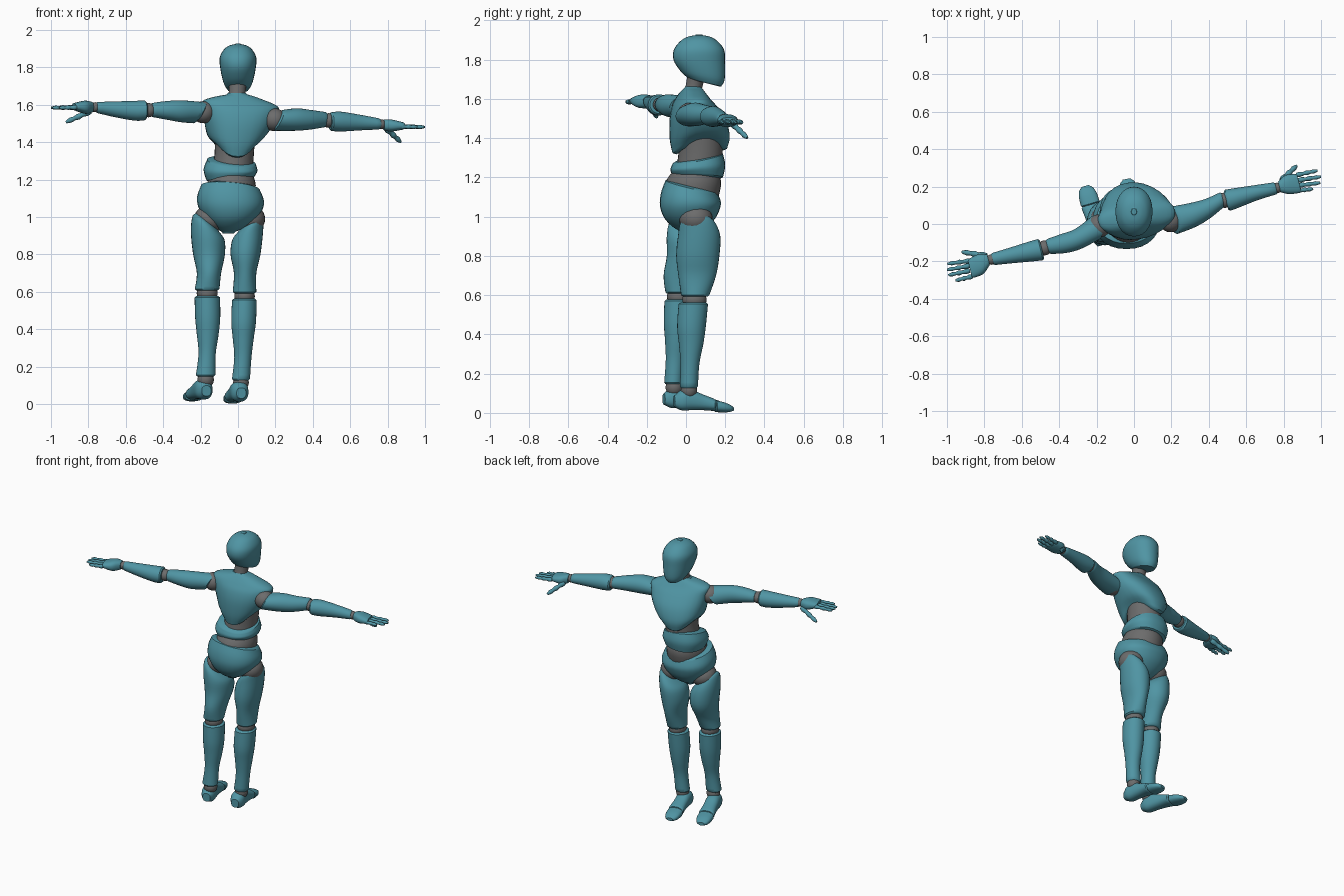
import bpy, bmesh, math
from mathutils import Vector


def material(name, color):
    m = bpy.data.materials.new(name)
    m.diffuse_color = (*color, 1)
    return m


TEAL = material("teal_shell", (0.08, 0.30, 0.37))
GREY = material("grey_joint", (0.15, 0.15, 0.15))
X, Y, Z = Vector((1, 0, 0)), Vector((0, 1, 0)), Vector((0, 0, 1))


def smooth_rows(rows, steps):
    """Catmull-Rom interpolation between section rows."""
    rows = [list(r) + [0] * (8 - len(r)) for r in rows]
    out = []
    for i in range(len(rows) - 1):
        p0, p1, p2 = rows[max(i - 1, 0)], rows[i], rows[i + 1]
        p3 = rows[min(i + 2, len(rows) - 1)]
        for s in range(steps):
            t = s / steps
            out.append([0.5 * (2 * b + (c - a) * t + (2 * a - 5 * b + 4 * c - d) * t * t
                               + (3 * b - a - 3 * c + d) * t ** 3)
                        for a, b, c, d in zip(p0, p1, p2, p3)])
    return out + [rows[-1]]


def loft(name, rows, mat=TEAL, u=X, v=Y, n=28, power=2.0, steps=4, lip=0.008):
    """Rows: x, y, z, half width, half depth, lean along u, lean along v, arch."""
    axis = u.cross(v)
    rows = smooth_rows(rows, steps)
    # rounded lips at both ends
    def end(row, nxt):
        d = (Vector(row[:3]) - Vector(nxt[:3])).normalized() * lip
        c = Vector(row[:3]) + d
        return [*c, row[3] * 0.86, row[4] * 0.86, *row[5:]]
    rows = [end(rows[0], rows[1])] + rows + [end(rows[-1], rows[-2])]
    bm = bmesh.new()
    rings = []
    for x, y, z, a, b, lu, lv, arch in rows:
        ring = []
        for k in range(n):
            t = 2 * math.pi * k / n
            c, s = math.cos(t), math.sin(t)
            p = math.copysign(abs(c) ** (2 / power), c) * max(a, 0.002)
            q = math.copysign(abs(s) ** (2 / power), s) * max(b, 0.002)
            ring.append(bm.verts.new(Vector((x, y, z)) + u * p + v * q
                                     + axis * (lu * p + lv * q + arch * c * c)))
        rings.append(ring)
    for r0, r1 in zip(rings, rings[1:]):
        for k in range(n):
            bm.faces.new((r0[k], r0[(k + 1) % n], r1[(k + 1) % n], r1[k]))
    bm.faces.new(rings[0][::-1])
    bm.faces.new(rings[-1])
    bmesh.ops.recalc_face_normals(bm, faces=bm.faces)
    me = bpy.data.meshes.new(name)
    bm.to_mesh(me)
    bm.free()
    me.materials.append(mat)
    ob = bpy.data.objects.new(name, me)
    bpy.context.collection.objects.link(ob)
    bpy.context.view_layer.objects.active = ob
    ob.select_set(True)
    bpy.ops.object.shade_smooth_by_angle(angle=math.radians(40))
    ob.select_set(False)
    return ob


def joint(name, center, size):
    """Grey ellipsoid between two shell parts."""
    bpy.ops.mesh.primitive_uv_sphere_add(segments=24, ring_count=14, radius=1, location=center)
    ob = bpy.context.object
    ob.name = name
    ob.scale = size
    ob.data.materials.append(GREY)
    bpy.ops.object.shade_smooth()
    ob.select_set(False)


# Head and neck
loft("head", [(0, .095, 1.685, .058, .085, 0, -.25), (0, .085, 1.72, .078, .112, 0, -.18),
              (0, .068, 1.79, .094, .131, 0, -.05), (0, .066, 1.85, .098, .128),
              (0, .066, 1.895, .076, .094), (0, .066, 1.917, .045, .056),
              (0, .066, 1.924, .015, .02)], power=2.15, lip=.003)
loft("neck", [(-.005, .03, 1.60, .055, .05), (-.005, .04, 1.66, .045, .043),
              (0, .055, 1.72, .048, .048)], GREY)

# Torso shells, slightly twisted
twist = math.radians(8)
cu, cv = Vector((math.cos(twist), math.sin(twist), 0)), Vector((-math.sin(twist), math.cos(twist), 0))
loft("chest", [(-.02, .07, 1.335, .105, .14, 0, .08, .06), (-.01, .07, 1.40, .15, .152, 0, .05, .03),
               (.005, .06, 1.49, .182, .142), (.012, .045, 1.56, .20, .112, -.04),
               (.012, .038, 1.605, .203, .08, -.07), (.0, .036, 1.637, .125, .058, -.05),
               (-.005, .036, 1.655, .055, .045)], u=cu, v=cv, power=2.3)
loft("upper_waist_core", [(-.03, .065, 1.24, .11, .115), (-.02, .075, 1.34, .105, .112),
                          (-.015, .075, 1.46, .11, .11)], GREY)
loft("abdomen", [(-.04, .06, 1.205, .128, .128, .08, -.03), (-.04, .06, 1.25, .144, .14, -.02, .08),
                 (-.035, .06, 1.295, .13, .128, -.1, .2)], power=2.3)
loft("waist_core", [(-.035, .035, 1.08, .12, .125), (-.035, .037, 1.17, .13, .142),
                    (-.035, .05, 1.24, .11, .11)], GREY)
loft("pelvis", [(-.05, .02, .92, .035, .04), (-.045, .02, .95, .09, .09), (-.04, .02, .995, .14, .132),
                (-.04, .02, 1.05, .173, .153, -.03, -.05), (-.04, .025, 1.10, .178, .152, -.06, -.15),
                (-.04, .028, 1.155, .158, .132, -.08, -.23)], power=2.2)

# Legs
joint("left_hip", (-.15, .015, .99), (.085, .088, .075))
joint("right_hip", (.065, .05, .99), (.08, .085, .075))
loft("left_thigh", [(-.165, -.035, .615, .066, .07), (-.155, -.02, .70, .065, .094),
                    (-.155, .012, .80, .085, .11), (-.162, .01, .90, .09, .108, -.25),
                    (-.172, .0, .965, .07, .085, -.6), (-.178, .0, .995, .035, .045, -.7)])
loft("right_thigh", [(.035, .047, .60, .063, .072), (.038, .057, .70, .06, .096),
                     (.04, .06, .80, .08, .11), (.052, .067, .90, .082, .108, .25),
                     (.07, .06, .965, .065, .088, .6), (.075, .055, .995, .033, .045, .7)])
joint("left_knee", (-.165, -.035, .592), (.056, .062, .05))
joint("right_knee", (.035, .043, .577), (.055, .062, .05))
loft("left_shin", [(-.173, -.064, .155, .052, .047), (-.165, -.055, .27, .046, .048),
                   (-.162, -.045, .37, .058, .062), (-.162, -.04, .46, .067, .073),
                   (-.164, -.035, .57, .068, .075)])
loft("right_shin", [(.016, .015, .135, .048, .046), (.026, .02, .25, .046, .048),
                    (.028, .026, .35, .056, .062), (.03, .028, .44, .066, .073),
                    (.034, .037, .555, .066, .075)])
joint("left_ankle", (-.173, -.06, .13), (.044, .044, .045))
joint("right_ankle", (.016, .015, .115), (.042, .042, .045))


# Feet: main shell and separate toe piece along a ground direction
def foot(side, heel, toe, z0):
    h, d = Vector((*heel, z0)), Vector((toe[0] - heel[0], toe[1] - heel[1], 0))
    length = d.length
    d.normalize()
    u = Vector((-d.y, d.x, 0))

    def rows(data):
        return [(*(h + d * t * length + Z * zc), w, hz) for t, w, zc, hz in data]
    loft(side + "_foot", rows([(.03, .03, .06, .033), (.13, .046, .065, .052), (.3, .047, .066, .052),
                               (.47, .047, .055, .041), (.66, .052, .042, .032)]), u=u, v=Z, power=2.4)
    loft(side + "_toe_core", rows([(.55, .042, .04, .024), (.8, .04, .032, .02)]), GREY, u=u, v=Z)
    loft(side + "_toes", rows([(.70, .052, .034, .030), (.84, .049, .028, .026),
                               (.94, .038, .023, .018), (.98, .024, .021, .012)]), u=u, v=Z, power=2.4, lip=.005)


foot("left", (-.168, -.115), (-.262, .205), .012)
foot("right", (.018, -.062), (-.04, .242), .0)

# Arms
au = Vector((-.24, .97, 0))
loft("left_upper_arm", [(-.205, -.02, 1.557, .066, .056, 0, .6), (-.30, -.08, 1.565, .056, .058, 0, .1),
                        (-.38, -.105, 1.57, .052, .050), (-.455, -.12, 1.572, .041, .038)][::-1], u=au, v=Z)
loft("right_upper_arm", [(.215, .02, 1.517, .075, .056, 0, .5), (.31, .047, 1.521, .066, .060, 0, .1),
                         (.39, .08, 1.52, .054, .052), (.468, .128, 1.521, .041, .04)], u=au, v=Z)
loft("left_forearm", [(-.75, -.187, 1.585, .033, .03), (-.65, -.167, 1.575, .043, .043),
                      (-.55, -.147, 1.568, .054, .053), (-.50, -.137, 1.57, .058, .053)], u=au, v=Z)
loft("right_forearm", [(.50, .127, 1.51, .058, .05), (.55, .14, 1.51, .053, .053),
                       (.65, .167, 1.505, .041, .042), (.752, .19, 1.498, .033, .03)], u=au, v=Z)
for name, c, s in (("left_shoulder", (-.185, -.01, 1.56), .062), ("right_shoulder", (.195, .02, 1.52), .064),
                   ("left_elbow", (-.479, -.128, 1.571), .040), ("right_elbow", (.485, .127, 1.516), .041),
                   ("left_wrist", (-.763, -.19, 1.587), .028), ("right_wrist", (.765, .193, 1.496), .028)):
    joint(name, c, (s, s, s * .95))


def digit(name, start, stop, r):
    """Finger with pinched knuckles."""
    a, b = Vector(start), Vector(stop)
    d = (b - a).normalized()
    u = Z.cross(d).normalized()
    shape = ((0, .9), (.15, 1.1), (.34, .75), (.5, 1.05), (.66, .7), (.82, .9), (1, .5))
    loft(name, [(*a.lerp(b, t), r * k, r * k) for t, k in shape], u=u, v=d.cross(u), n=10, steps=2, lip=.003)


# Hands: sign, palm height, then finger start and end positions
def hand(side, sx, z, palm, starts, tips, thumb):
    rows = [(*p, z + dz, w, t) for p, dz, w, t in palm]
    loft(side + "_palm", rows if sx > 0 else rows[::-1], u=au, v=Z, power=2.4)
    for i, (s, e) in enumerate(zip(starts, tips)):
        digit(f"{side}_finger_{i + 1}", (*s, z - .004), (*e, z - .006), .0125)
    digit(side + "_thumb", *thumb, .016)


hand("right", 1, 1.487,
     [((.785, .20), .005, .034, .03), ((.82, .21), .002, .052, .032), ((.875, .217), 0, .052, .021)],
     [(.87, .262), (.88, .234), (.88, .206), (.87, .178)],
     [(.978, .285), (.997, .253), (.993, .22), (.955, .187)],
     ((.79, .235, 1.475), (.868, .31, 1.403)))
hand("left", -1, 1.59,
     [((-.785, -.195), -.003, .034, .03), ((-.82, -.215), -.003, .055, .035), ((-.87, -.237), 0, .052, .021)],
     [(-.87, -.195), (-.88, -.223), (-.88, -.25), (-.865, -.28)],
     [(-.995, -.213), (-.997, -.245), (-.99, -.273), (-.952, -.302)],
     ((-.79, -.17, 1.565), (-.917, -.15, 1.508)))
